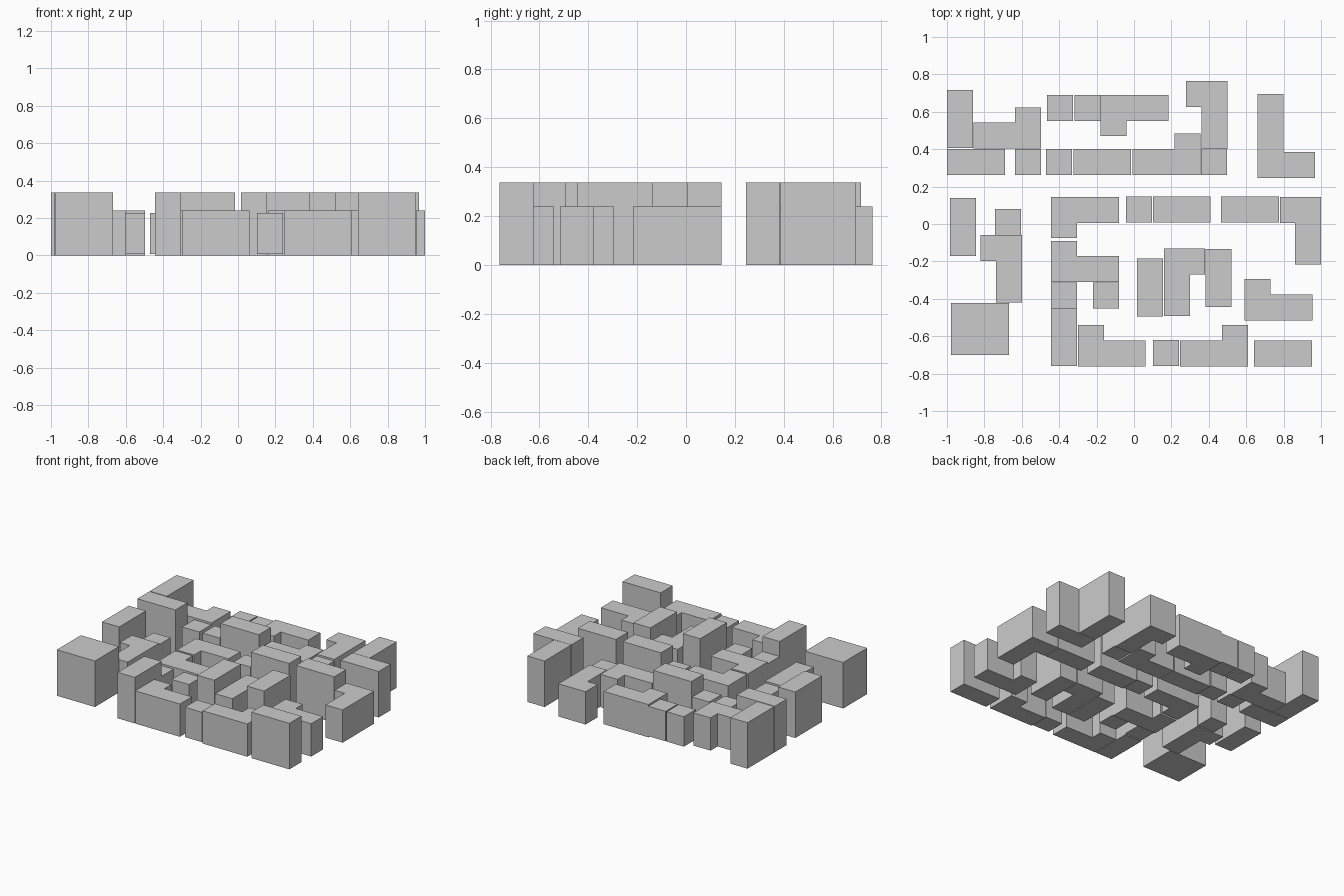
import bpy, bmesh

if "Cube" in bpy.data.objects:
    bpy.data.objects.remove(bpy.data.objects["Cube"])

W = 0.139          # common arm width
BAR = 0.309        # bar length
ARM, NUB = 0.362, 0.22   # L block long arm and short side
TALL, LOW = 0.337, 0.24


def prism(name, pts, z0, z1):
    """Extrude a flat outline straight up."""
    bm = bmesh.new()
    face = bm.faces.new([bm.verts.new((x, y, z0)) for x, y in pts])
    ext = bmesh.ops.extrude_face_region(bm, geom=[face])
    top = [v for v in ext["geom"] if isinstance(v, bmesh.types.BMVert)]
    bmesh.ops.translate(bm, verts=top, vec=(0, 0, z1 - z0))
    bmesh.ops.recalc_face_normals(bm, faces=bm.faces[:])
    mesh = bpy.data.meshes.new(name)
    bm.to_mesh(mesh)
    bm.free()
    bpy.context.collection.objects.link(bpy.data.objects.new(name, mesh))


def box(name, x, y, w, d, z0, z1):
    prism(name, [(x, y), (x + w, y), (x + w, y + d), (x, y + d)], z0, z1)


DIRS = {"+x": (1, 0), "-x": (-1, 0), "+y": (0, 1), "-y": (0, -1)}


def l_block(name, cx, cy, long_dir, nub_dir):
    """L outline from its outer corner, along the long arm and the nub."""
    (ux, uy), (vx, vy) = DIRS[long_dir], DIRS[nub_dir]
    outline = [(0, 0), (ARM, 0), (ARM, W), (W, W), (W, NUB), (0, NUB)]
    prism(name, [(cx + a * ux + b * vx, cy + a * uy + b * vy)
                 for a, b in outline], 0, LOW)


# Tall bars lying along x (lower-left corners)
for p in [(-1, 0.262), (-0.324, 0.262), (0.66, 0.245), (-0.978, -0.562),
          (-0.978, -0.701), (0.101, 0.007), (0.466, 0.007), (0.642, -0.763)]:
    box("bar_along_x", *p, BAR, W, 0, TALL)

# Tall bars lying along y
for p in [(-1, 0.407), (0.66, 0.386), (-0.983, -0.17), (-0.443, -0.76),
          (0.015, -0.494), (0.383, -0.444)]:
    box("bar_along_y", *p, W, BAR, 0, TALL)

# Low L-shaped blocks
for q in [(-0.497, 0.404, "-x", "+y"), (-0.178, 0.69, "+x", "-y"),
          (0.355, 0.263, "-x", "+y"), (0.499, 0.764, "-y", "-x"),
          (-0.6, -0.058, "-y", "-x"), (-0.443, 0.145, "+x", "-y"),
          (1, 0.145, "-y", "-x"), (-0.443, -0.311, "+x", "+y"),
          (-0.3, -0.761, "+x", "+y"), (0.609, -0.761, "-x", "+y"),
          (0.16, -0.131, "-y", "+x"), (0.592, -0.515, "+x", "+y")]:
    l_block("l_block", *q)

# Small square posts, set just off the ground
for p in [(-0.637, 0.263), (-0.465, 0.55), (-0.317, 0.55), (-0.47, 0.263),
          (0.358, 0.263), (-0.742, -0.06), (-0.043, 0.007),
          (-0.22, -0.452), (-0.443, -0.452), (0.102, -0.76)]:
    box("square_post", *p, W, W, 0.008, 0.227)
